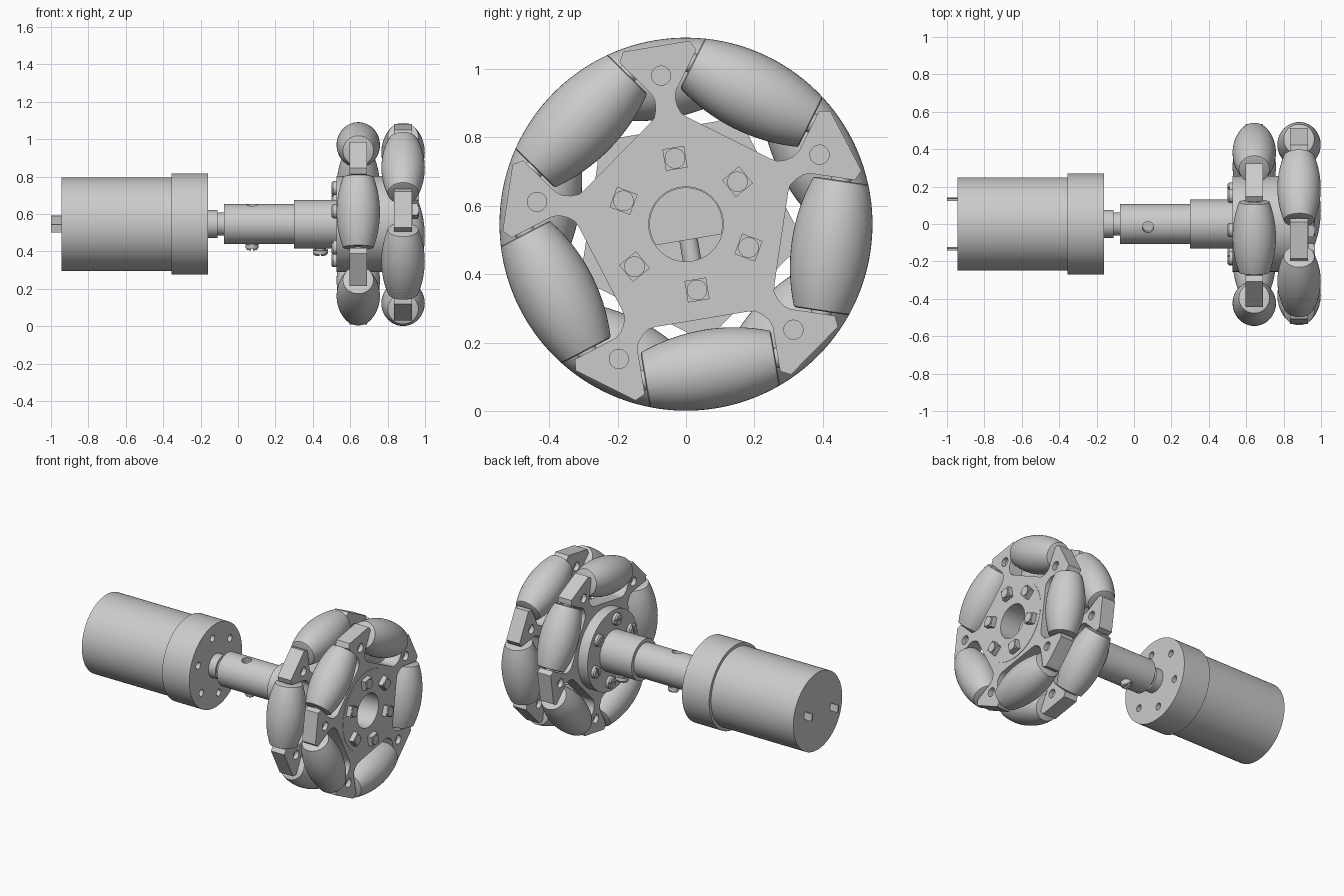
import bpy, bmesh
from math import radians, sqrt, cos, sin, tau
from mathutils import Matrix, Vector

if "Cube" in bpy.data.objects:
    bpy.data.objects.remove(bpy.data.objects["Cube"])

grey = bpy.data.materials.new("light_grey")
grey.use_nodes = True
grey.diffuse_color = (0.6, 0.6, 0.6, 1)
grey.node_tree.nodes["Principled BSDF"].inputs["Base Color"].default_value = (0.6, 0.6, 0.6, 1)

# Every part is modelled around a local Z axle, then laid along world X
FRAME = (Matrix.Translation((0, 0, 0.546))
         @ Matrix(((0, 0, 1, 0), (1, 0, 0, 0), (0, 1, 0, 0), (0, 0, 0, 1)))
         @ Matrix.Rotation(radians(9.5), 4, "Z"))
T = Matrix.Translation


def spin(degrees):
    return Matrix.Rotation(radians(degrees), 4, "Z")


def finish(name, bm):
    bmesh.ops.recalc_face_normals(bm, faces=bm.faces)
    bm.transform(FRAME)
    mesh = bpy.data.meshes.new(name)
    bm.to_mesh(mesh)
    bm.free()
    mesh.materials.append(grey)
    ob = bpy.data.objects.new(name, mesh)
    bpy.context.collection.objects.link(ob)
    return ob


def cyl(bm, r, w0, w1, matrix=Matrix(), segs=48):
    bmesh.ops.create_cone(bm, cap_ends=True, segments=segs, radius1=r, radius2=r,
                          depth=w1 - w0, matrix=matrix @ T((0, 0, (w0 + w1) / 2)))


def box(bm, size, matrix):
    bmesh.ops.create_cube(bm, size=1, matrix=matrix @ Matrix.Diagonal((*size, 1)))


def lathe(bm, profile, matrix=Matrix(), segs=64):
    rings = []
    for r, w in profile:
        rings.append([bm.verts.new(matrix @ Vector((r * cos(tau * i / segs), r * sin(tau * i / segs), w)))
                      for i in range(segs)])
    for a, b in zip(rings, rings[1:]):
        for i in range(segs):
            j = (i + 1) % segs
            bm.faces.new((a[i], a[j], b[j], b[i]))
    bm.faces.new(rings[0])
    bm.faces.new(rings[-1])


def cut(ob, bm):
    cutter = finish("cutter", bm)
    cutter.hide_render = True
    mod = ob.modifiers.new("cut", "BOOLEAN")
    mod.operation, mod.solver, mod.object = "DIFFERENCE", "EXACT", cutter
    bpy.context.view_layer.update()
    with bpy.context.temp_override(object=ob, active_object=ob, selected_objects=[ob]):
        bpy.ops.object.modifier_apply(modifier=mod.name)
    bpy.data.objects.remove(cutter)


DOWN = Matrix.Rotation(radians(90), 4, "X")  # local Z becomes -Y

# Motor body with wider gearbox and ring of mounting holes
bm = bmesh.new()
lathe(bm, [(0.25, -0.945), (0.25, -0.355), (0.27, -0.355), (0.27, -0.16)], segs=96)
motor = finish("motor_body", bm)
bm = bmesh.new()
for k in range(6):
    cyl(bm, 0.022, -0.22, -0.1, spin(60 * k) @ T((0, 0.19, 0)), 24)
cut(motor, bm)

# Motor terminals
for side, name in ((-1, "terminal_right"), (1, "terminal_left")):
    bm = bmesh.new()
    box(bm, (0.012, 0.045, 0.06), T((side * 0.135, 0, -0.97)))
    finish(name, bm)

# Motor output boss and pin
bm = bmesh.new()
lathe(bm, [(0.075, -0.165), (0.075, -0.11), (0.062, -0.11), (0.062, -0.05)])
finish("motor_output", bm)

# Extension shaft with flat and upper screw hole
bm = bmesh.new()
cyl(bm, 0.107, -0.075, 0.8, segs=64)
shaft = finish("extension_shaft", bm)
bm = bmesh.new()
box(bm, (0.4, 0.2, 0.6), T((0, -0.146, 0.605)))
cut(shaft, bm)
bm = bmesh.new()
cyl(bm, 0.03, -0.2, -0.05, T((0, 0, 0.075)) @ DOWN, 24)
cut(shaft, bm)

# Sleeve, flange and hub with a bore
bm = bmesh.new()
lathe(bm, [(0.13, 0.3), (0.13, 0.527), (0.256, 0.527), (0.256, 0.932)], segs=96)
hub = finish("flanged_hub", bm)
bm = bmesh.new()
cyl(bm, 0.109, 0.302, 1.1, segs=64)
cut(hub, bm)

# Set screws with slotted heads
for name, w, r, top, end in (("shaft_set_screw", 0.075, 0.034, 0.138, 0.09),
                             ("sleeve_set_screw", 0.44, 0.04, 0.168, 0.046)):
    place = T((0, 0, w)) @ DOWN
    bm = bmesh.new()
    lathe(bm, [(0.027, end), (0.027, top - 0.03), (r, top - 0.03), (r, top - 0.01), (r * 0.8, top)],
          place, 32)
    screw = finish(name, bm)
    bm = bmesh.new()
    box(bm, (0.2, 0.01, 0.02), place @ T((0, 0, top)))
    cut(screw, bm)

# Hub bolts: slotted heads behind, square nuts in front
for k in range(6):
    place = spin(60 * k) @ T((0, 0.195, 0))
    bm = bmesh.new()
    lathe(bm, [(0.03, 0.5), (0.038, 0.508), (0.038, 0.53)], place, 32)
    head = finish(f"bolt_head_{k + 1}", bm)
    bm = bmesh.new()
    box(bm, (0.2, 0.01, 0.02), place @ T((0, 0, 0.5)))
    cut(head, bm)
    bm = bmesh.new()
    box(bm, (0.064, 0.064, 0.032), place @ T((0, 0, 0.946)))
    cyl(bm, 0.03, 0.95, 0.968, place, 32)
    finish(f"bolt_nut_{k + 1}", bm)

# Half outline of one spoke: along the spoke, across it
SPOKE = [(0.308, 0.055), (0.322, 0.04), (0.345, 0.032), (0.37, 0.03), (0.39, 0.036),
         (0.498, 0.114), (0.527, 0.098)]
OUTLINE = [(a, -b) for a, b in SPOKE] + [(a, b) for a, b in reversed(SPOKE)]

AXIS, RIM, HALF = 0.429, 0.545, 0.19
BARREL = [(sqrt(RIM ** 2 - t ** 2) - AXIS, t) for t in (HALF * (i / 8 - 1) for i in range(17))]
BARREL = [(0.074, -HALF - 0.003)] + BARREL + [(0.074, HALF + 0.003)]

# Two staggered wheels, each a spoked plate with five barrel rollers
for name, w, turn in (("inner", 0.643, 36), ("outer", 0.8825, 0)):
    bm = bmesh.new()
    verts = [bm.verts.new(spin(90 + turn + 72 * k) @ Vector((a, b, w - 0.0475)))
             for k in range(5) for a, b in OUTLINE]
    base = bm.faces.new(verts)
    new = bmesh.ops.extrude_face_region(bm, geom=[base])["geom"]
    bmesh.ops.translate(bm, vec=(0, 0, 0.095), verts=[v for v in new if isinstance(v, bmesh.types.BMVert)])
    plate = finish(f"{name}_wheel_plate", bm)
    # Centre opening and blind holes on both faces of each spoke
    bm = bmesh.new()
    cyl(bm, 0.2, w - 0.1, w + 0.1)
    for k in range(5):
        place = spin(turn + 72 * k) @ T((0, 0.44, w))
        cyl(bm, 0.028, 0.02, 0.08, place, 32)
        cyl(bm, 0.028, -0.08, -0.02, place, 32)
    cut(plate, bm)
    for k in range(5):
        place = spin(turn + 72 * k) @ T((0, -AXIS, w)) @ Matrix.Rotation(radians(90), 4, "Y")
        bm = bmesh.new()
        lathe(bm, BARREL, place, 48)
        finish(f"{name}_roller_{k + 1}", bm)
        bm = bmesh.new()
        cyl(bm, 0.03, -0.22, 0.22, place, 24)
        finish(f"{name}_roller_axle_{k + 1}", bm)

# Smooth round surfaces, keep edges crisp
bpy.ops.object.select_all(action="DESELECT")
for ob in bpy.context.collection.objects:
    if ob.type == "MESH":
        ob.select_set(True)
        bpy.context.view_layer.objects.active = ob
bpy.ops.object.shade_smooth_by_angle(angle=radians(30))
